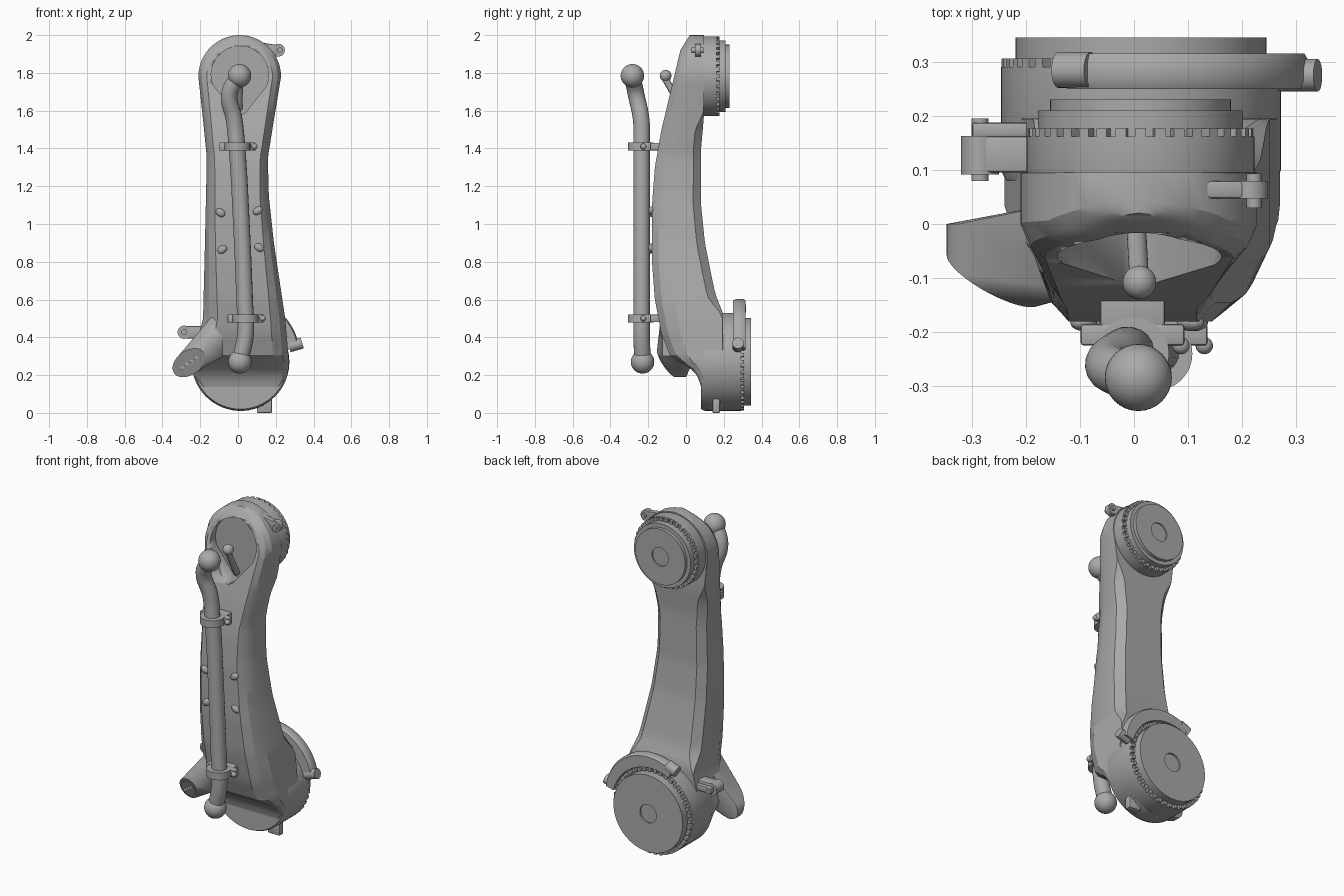
import bpy, bmesh, math
from mathutils import Vector, Matrix

if "Cube" in bpy.data.objects:
    bpy.data.objects.remove(bpy.data.objects["Cube"])

grey = bpy.data.materials.new("machine grey")
grey.use_nodes = True
grey.diffuse_color = (0.4, 0.4, 0.4, 1)
grey.node_tree.nodes["Principled BSDF"].inputs["Base Color"].default_value = (0.4, 0.4, 0.4, 1)


def finish(name, bm, angle=32, bevel=0):
    bmesh.ops.recalc_face_normals(bm, faces=bm.faces)
    mesh = bpy.data.meshes.new(name)
    bm.to_mesh(mesh)
    bm.free()
    mesh.materials.append(grey)
    ob = bpy.data.objects.new(name, mesh)
    bpy.context.collection.objects.link(ob)
    bpy.ops.object.select_all(action='DESELECT')
    ob.select_set(True)
    bpy.context.view_layer.objects.active = ob
    if bevel:
        mod = ob.modifiers.new("soft edges", 'BEVEL')
        mod.width, mod.segments = bevel, 2
        bpy.ops.object.modifier_apply(modifier=mod.name)
    bpy.ops.object.shade_smooth_by_angle(angle=math.radians(angle))
    return ob


def loft(name, rings, angle=32):
    bm = bmesh.new()
    rows = [[bm.verts.new(p) for p in ring] for ring in rings]
    for a, b in zip(rows, rows[1:]):
        for i in range(len(a)):
            j = (i + 1) % len(a)
            bm.faces.new((a[i], a[j], b[j], b[i]))
    bm.faces.new(rows[0])
    bm.faces.new(rows[-1])
    return finish(name, bm, angle)


def lathe(name, x, z, profile, n=64):
    """Turn (radius, y) pairs around an axis along y."""
    turn = [math.tau * i / n for i in range(n)]
    return loft(name, [[(x + r * math.cos(t), y, z + r * math.sin(t)) for t in turn]
                       for r, y in profile])


def box(name, lo, hi, bevel=0.006, spin=0):
    lo, hi = Vector(lo), Vector(hi)
    bm = bmesh.new()
    m = (Matrix.Translation((lo + hi) / 2) @ Matrix.Rotation(spin, 4, 'Y')
         @ Matrix.Diagonal((*(hi - lo), 1)))
    bmesh.ops.create_cube(bm, size=1, matrix=m)
    return finish(name, bm, bevel=bevel)


def ball(name, pos, r, scale=(1, 1, 1), spin=0):
    bm = bmesh.new()
    m = Matrix.Translation(pos) @ Matrix.Rotation(spin, 4, 'Y') @ Matrix.Diagonal((*scale, 1))
    bmesh.ops.create_uvsphere(bm, u_segments=32, v_segments=20, radius=r, matrix=m)
    return finish(name, bm)


def rod(name, a, b, r, r2=None):
    a, b = Vector(a), Vector(b)
    bm = bmesh.new()
    m = Matrix.Translation((a + b) / 2) @ (b - a).to_track_quat('Z', 'Y').to_matrix().to_4x4()
    bmesh.ops.create_cone(bm, cap_ends=True, segments=32, radius1=r, radius2=r2 or r,
                          depth=(b - a).length, matrix=m)
    return finish(name, bm)


def tube(name, points, r):
    cu = bpy.data.curves.new(name, 'CURVE')
    cu.dimensions, cu.bevel_depth, cu.bevel_resolution = '3D', r, 7
    cu.use_fill_caps = True
    sp = cu.splines.new('BEZIER')
    sp.bezier_points.add(len(points) - 1)
    for bp, p in zip(sp.bezier_points, points):
        bp.co, bp.handle_left_type, bp.handle_right_type = p, 'AUTO', 'AUTO'
    cu.materials.append(grey)
    ob = bpy.data.objects.new(name, cu)
    bpy.context.collection.objects.link(ob)
    bpy.ops.object.select_all(action='DESELECT')
    ob.select_set(True)
    bpy.context.view_layer.objects.active = ob
    bpy.ops.object.convert(target='MESH')
    bpy.ops.object.shade_smooth_by_angle()


def lerp(keys, z):
    for (a, u), (b, v) in zip(keys, keys[1:]):
        if z <= b:
            return u + (v - u) * max(0, z - a) / (b - a)
    return keys[-1][1]


# Link body: cross-sections stacked along z
front = [(0, .1), (.1, .09), (.19, .065), (.25, .01), (.29, -.08), (.42, -.13), (.6, -.165),
         (.8, -.18), (1.1, -.18), (1.3, -.165), (1.5, -.13), (1.75, -.07), (1.92, -.03), (2, .02)]
back = [(.53, .195), (.63, .155), (.75, .13), (.9, .1), (1.1, .08), (1.4, .08), (1.57, .095)]
left = [(.27, -.24), (.4, -.21), (.5, -.185), (.9, -.175), (1.35, -.165), (1.55, -.185), (1.78, -.21)]
right = [(.27, .27), (.5, .25), (.9, .19), (1.15, .163), (1.35, .158), (1.55, .19), (1.78, .228)]
inset = [(0, .02), (.2, .025), (.3, .08), (.45, .08), (.9, .055), (1.4, .04), (1.8, .045), (2, .06)]
depth = [(0, .02), (.2, .03), (.32, .1), (1.5, .1), (1.8, .06), (2, .02)]
rear = [(.5, 0), (.6, .045), (1.5, .04), (1.6, 0)]
arc = [math.radians(a) for a in range(88, 0, -8)]
levels = ([(.27 - .26 * math.sin(a), math.cos(a)) for a in arc]
          + [(.27 + i * 1.51 / 40, 1) for i in range(41)]
          + [(1.78 + .22 * math.sin(a), math.cos(a)) for a in reversed(arc)])
sections = []
for z, k in levels:
    xl, xr = lerp(left, z), lerp(right, z)
    mid, half = (xl + xr) / 2, (xr - xl) / 2 * k
    yf, yb = lerp(front, z), lerp(back, z)
    c, d, e = min(lerp(inset, z), half * .5), lerp(depth, z), max(lerp(rear, z), .001)
    side = [(half - c, yf), (half - c * .4, yf + d * .35), (half, yf + d), (half, yb - e),
            (half - e, yb)]
    sections.append([(mid + s, y, z) for s, y in side] + [(mid - s, y, z) for s, y in side[::-1]])
body = loft("link_body", sections, 24)

# Teardrop pocket in the upper front
drop = [(.01 + .152 * math.cos(a), 1.79 + .152 * math.sin(a))
        for a in (math.radians(t) for t in range(-25, 206, 7))]
drop += [(-.02, 1.59), (.01, 1.575), (.04, 1.59)]
cutter = loft("pocket_cutter", [[(x, y, z) for x, z in drop] for y in (-.4, -.012)])
cutter.hide_render = True
cut = body.modifiers.new("pocket", 'BOOLEAN')
cut.operation, cut.object, cut.solver = 'DIFFERENCE', cutter, 'EXACT'
bpy.context.view_layer.objects.active = body
bpy.ops.object.modifier_apply(modifier=cut.name)
bpy.data.objects.remove(cutter)

# Joint housings with output discs and toothed rings
lathe("upper_joint", .012, 1.782, [(.2, .05), (.211, .09), (.211, .162), (.19, .162), (.19, .21),
                                   (.167, .21), (.167, .23), (.055, .23), (.055, .222)])
lathe("lower_joint", .013, .27, [(.25, .08), (.259, .1), (.259, .29), (.232, .29), (.232, .345),
                                 (.055, .345), (.055, .335)])


def teeth(name, x, z, r, y, count):
    bm = bmesh.new()
    for i in range(count):
        m = (Matrix.Translation((x, y, z)) @ Matrix.Rotation(math.tau * i / count, 4, 'Y')
             @ Matrix.Translation((r, 0, 0)) @ Matrix.Diagonal((.022, .03, .02, 1)))
        bmesh.ops.create_cube(bm, size=1, matrix=m)
    finish(name, bm)


teeth("upper_teeth", .012, 1.782, .199, .162, 36)
teeth("lower_teeth", .013, .27, .247, .291, 42)

# Curved guard over the lower joint
guard = []
for i in range(25):
    t = math.radians(14 + i * 4.25)
    r = .312 + .018 * math.sin(math.pi * i / 24)
    guard.append([(.013 + q * math.cos(t), y, .27 + q * math.sin(t))
                  for q, y in ((.262, .25), (r, .25), (r + .008, .265), (r + .008, .3),
                               (r, .315), (.262, .315))])
loft("joint_guard", guard)
rod("guard_right_stop", (-.14, .285, .54), (-.08, .285, .565), .033)
rod("guard_left_stop", (.27, .275, .35), (.34, .275, .37), .03)
box("bottom_foot", (.1, .14, 0), (.18, .18, .08))

# Grab handle with ball ends, and its clamps
tube("grab_handle", [(.005, -.285, 1.785), (-.045, -.265, 1.69), (-.02, -.237, 1.55),
                     (-.005, -.235, 1.4), (.018, -.235, 1), (.035, -.235, .6), (.04, -.235, .42),
                     (.01, -.23, .27)], .044)
ball("handle_top_ball", (.008, -.284, 1.785), .062)
ball("handle_bottom_ball", (.01, -.23, .27), .062)
for label, x, z in (("upper", -.003, 1.41), ("lower", .04, .5)):
    rod(label + "_clamp_ring", (x, -.24, z - .022), (x, -.24, z + .022), .068)
    box(label + "_clamp_bar", (x - .096, -.225, z - .022), (x + .096, -.185, z + .022))
    box(label + "_clamp_mount", (x - .06, -.2, z - .02), (x + .06, -.1, z + .02))
    ball(label + "_clamp_bolt", (x + .09, -.225, z), .016)

# Front studs beside the handle
for i, (x, z, turn) in enumerate(((-.093, 1.06, .6), (.105, 1.07, -.6),
                                  (-.083, .865, -.6), (.112, .875, .6))):
    ball(f"front_stud_{i}", (x, -.182, z), .02, (1.35, .8, 1), turn)

# Small lever in the pocket
rod("pocket_lever", (.005, -.02, 1.61), (.01, -.11, 1.77), .018)
ball("pocket_lever_ball", (.01, -.108, 1.785), .031)

# Connector arm with an angled oval face on the right side
tilt = math.radians(35)


def oval(a, b, lift=0):
    pts = []
    for i in range(32):
        t = math.tau * i / 32
        u, v = a * math.cos(t), b * math.sin(t)
        x = -.26 + u * math.cos(tilt) - v * math.sin(tilt)
        z = .265 + u * math.sin(tilt) + v * math.cos(tilt)
        pts.append((x, -.045 - (x + .335) * .35 - (z - .2) * .45 - lift, z))
    return pts


bm = bmesh.new()
face = oval(.096, .064)
root = [(-.08, y, z) for y in (-.125, .05) for z in (.3, .58)]
for p in face + [(x, 0, z) for x, y, z in face] + root:
    bm.verts.new(p)
hull = bmesh.ops.convex_hull(bm, input=bm.verts)
bmesh.ops.delete(bm, geom=hull["geom_interior"], context='VERTS')
finish("connector_arm", bm)
loft("connector_plate", [oval(.08, .05, -.004), oval(.08, .05, .006)])
for i in range(4):
    u = -.045 + i * .03
    x, z = -.26 + u * math.cos(tilt), .265 + u * math.sin(tilt)
    y = -.045 - (x + .335) * .35 - (z - .2) * .45
    rod(f"connector_pin_{i}", (x, y, z), (x, y - .011, z), .01)

# Cable lugs on the upper left and lower right
box("upper_lug", (.1, .047, 1.895), (.215, .08, 1.955), spin=.15)
rod("upper_lug_eye", (.215, .047, 1.92), (.215, .08, 1.92), .033)
rod("upper_lug_bolt", (.222, .03, 1.92), (.222, .093, 1.92), .014)
box("lower_lug", (-.285, .095, .395), (-.14, .163, .46))
rod("lower_lug_eye", (-.285, .092, .427), (-.285, .163, .427), .035)
rod("lower_lug_bolt", (-.285, .08, .427), (-.285, .195, .427), .016)
box("lower_lug_strap", (-.3, .16, .41), (-.17, .188, .445))
